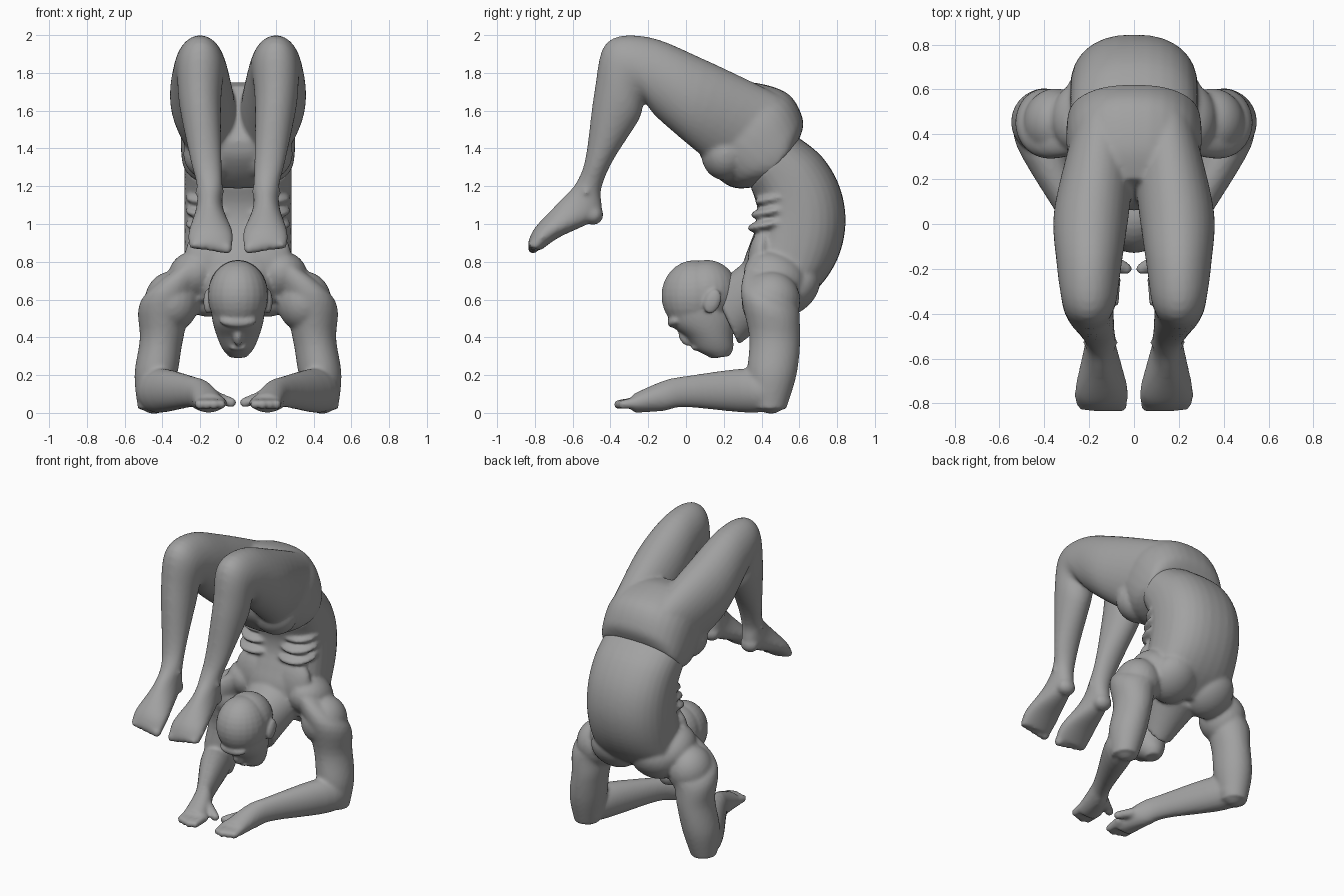
import bpy, bmesh, math
from mathutils import Matrix, Vector

cube = bpy.data.objects.get("Cube")
if cube:
    bpy.data.objects.remove(cube)

GREY = (.36, .36, .36, 1)
skin = bpy.data.materials.new("matte grey")
skin.use_nodes = True
skin.diffuse_color = GREY
skin.node_tree.nodes["Principled BSDF"].inputs["Base Color"].default_value = GREY


def spline(a, b, c, d, t):
    """Smooth in-between of stations b and c."""
    return [q + t / 2 * (r - p + t * (2 * p - 5 * q + 4 * r - s + t * (3 * (q - r) + s - p)))
            for p, q, r, s in zip(a, b, c, d)]


def loft(bm, stations, side=1, square=1, segments=32, steps=5):
    """Closed limb; each station is outer y, z, inner y, z, centre x, half width."""
    last = len(stations) - 1
    dense = []
    for i in range(last):
        four = [stations[min(max(i + k, 0), last)] for k in (-1, 0, 1, 2)]
        dense += [spline(*four, j / steps) for j in range(steps)]
    dense.append(stations[last])
    rings = []
    for outer_y, outer_z, inner_y, inner_z, centre_x, width in dense:
        outer = Vector((centre_x * side, outer_y, outer_z))
        inner = Vector((centre_x * side, inner_y, inner_z))
        middle = (outer + inner) / 2
        across = Vector((width, 0, 0))
        ring = []
        for k in range(segments):
            angle = math.tau * k / segments
            c, s = [math.copysign(abs(v) ** square, v) for v in (math.cos(angle), math.sin(angle))]
            ring.append(bm.verts.new(middle + (outer - middle) * c + across * s))
        rings.append(ring)
    faces = [bm.faces.new((p[k], p[k - 1], q[k - 1], q[k]))
             for p, q in zip(rings, rings[1:]) for k in range(segments)]
    faces += [bm.faces.new(rings[0]), bm.faces.new(rings[-1])]
    bmesh.ops.recalc_face_normals(bm, faces=faces)


def blob(bm, centre, radii, tilt=0):
    """Ellipsoid, tilted about the x axis."""
    place = Matrix.Translation(centre) @ Matrix.Rotation(tilt, 4, 'X') @ Matrix.Diagonal((*radii, 1))
    bmesh.ops.create_uvsphere(bm, u_segments=24, v_segments=16, radius=1, matrix=place)


def finger(bm, start, end, radius, balls=9):
    """Chain of slowly shrinking balls, fused by the remesh."""
    for k in range(balls):
        t = k / (balls - 1)
        blob(bm, Vector(start).lerp(Vector(end), t), [radius * (1 - t / 5)] * 3)


def finish(bm, name, voxel, smooth):
    """Turn the overlapping pieces into one smooth skin."""
    mesh = bpy.data.meshes.new(name)
    bm.to_mesh(mesh)
    bm.free()
    mesh.materials.append(skin)
    part = bpy.data.objects.new(name, mesh)
    bpy.context.collection.objects.link(part)
    fuse = part.modifiers.new("fuse", 'REMESH')
    fuse.mode, fuse.voxel_size, fuse.use_smooth_shade = 'VOXEL', voxel, True
    soften = part.modifiers.new("soften", 'SMOOTH')
    soften.iterations = smooth


def torso_station(t):
    """Belly follows a circular arc, the hollow back a gentle wave."""
    angle = math.radians(126 * t - 64)
    return (.33 + .515 * math.cos(angle), 1.02 + .515 * math.sin(angle),
            .34 - .04 * math.sin(math.tau * t), .6 + .6 * t, 0, min(.285, .23 + t / 3))


def upright(y, top, bottom, centre_x, width):
    """Station that stands vertically."""
    return y, top, y, bottom, centre_x, width


pelvis = [(.6, 1.45, .4, 1.2, 0, .285), (.62, 1.55, .26, 1.19, 0, .3),
          (.54, 1.69, .16, 1.25, 0, .3), (.35, 1.75, .08, 1.35, 0, .27), (.2, 1.73, .06, 1.44, 0, .2)]
leg = [(.5, 1.68, .16, 1.3, .14, .15), (.1, 1.87, 0, 1.43, .19, .168),
       (-.2, 1.99, -.16, 1.57, .2, .145), (-.42, 1.96, -.22, 1.64, .2, .125),
       (-.485, 1.7, -.25, 1.55, .2, .11), (-.53, 1.36, -.39, 1.33, .17, .083),
       (-.58, 1.22, -.45, 1.18, .15, .068), (-.67, 1.12, -.46, 1.04, .15, .072),
       (-.8, .98, -.67, .93, .145, .118), (-.84, .89, -.77, .86, .145, .115)]
arm = [(.6, .65, .33, .82, .2, .12), (.6, .54, .29, .64, .375, .14), (.605, .38, .335, .4, .405, .115),
       (.585, .2, .325, .2, .435, .113), (.53, .02, .36, .02, .45, .08)]
forearm = [upright(*s) for s in (
    (.5, .17, .03, .45, .07), (.35, .235, 0, .42, .105), (0, .195, .03, .25, .066),
    (-.12, .17, .01, .19, .07), (-.28, .1, 0, .15, .08))]
face = [(-.11, .58, .2, .6, 0, .148), (-.08, .47, .25, .5, 0, .135), (0, .4, .25, .4, 0, .11),
        (.06, .33, .25, .34, 0, .08), (.14, .29, .23, .3, 0, .045)]
neck = [(.28, .36, .14, .66, 0, .115), (.5, .54, .31, .8, 0, .2)]

# Upper body: torso, neck, arms and hands
upper = bmesh.new()
loft(upper, [torso_station(i / 6) for i in range(7)], square=.85)
loft(upper, neck)
for side in (1, -1):
    loft(upper, arm, side)
    loft(upper, forearm, side)
    # chest, shoulder, shoulder blade and elbow
    blob(upper, (.15 * side, .56, .65), (.16, .17, .12), .7)
    blob(upper, (.23 * side, .47, .72), (.14, .17, .13), -.4)
    blob(upper, (.35 * side, .45, .59), (.145, .155, .16), -.3)
    blob(upper, (.15 * side, .39, .84), (.13, .06, .14), -.2)
    blob(upper, (.445 * side, .45, .09), (.095, .09, .095))
    # fingers and thumb
    for k in range(4):
        x = .09 + .038 * k
        finger(upper, (x * side, -.25, .055), (x * side, -.36 + abs(k - 1) / 80, .045), .031)
    finger(upper, (.14 * side, -.14, .09), (.035 * side, -.2, .055), .034)
    # soft folds at the small of the back
    for k in range(3):
        blob(upper, (.15 * side, .45 + k / 50, 1 + .07 * k), (.13, .13, .035), .2)
finish(upper, "upper_body", .012, 6)

# Head: skull, face, brow, nose, lips, chin and ears
head = bmesh.new()
blob(head, (0, .045, .62), (.16, .175, .188))
blob(head, (0, .11, .64), (.157, .165, .17))
loft(head, face)
blob(head, (0, -.05, .49), (.1, .052, .035), .5)
blob(head, (0, -.005, .4), (.025, .03, .05), .5)
blob(head, (0, .055, .345), (.045, .025, .016))
blob(head, (0, .15, .31), (.035, .04, .022))
for side in (1, -1):
    blob(head, (.16 * side, .14, .59), (.023, .043, .068), -.35)
finish(head, "head", .009, 5)

# Lower body: clothed hips, legs and feet
lower = bmesh.new()
loft(lower, pelvis, square=.85)
for side in (1, -1):
    loft(lower, leg, side)
    # buttock, heel and ankle bones
    blob(lower, (.14 * side, .21, 1.37), (.15, .13, .14))
    blob(lower, (.15 * side, -.49, 1.05), (.063, .053, .055))
    blob(lower, (.15 * side, -.53, 1.17), (.08, .03, .03))
    # toes
    for k in range(5):
        blob(lower, ((.06 + .042 * k) * side, -.81, .87 + k / 200), [.03 - k / 500] * 3)
finish(lower, "lower_body", .012, 8)
